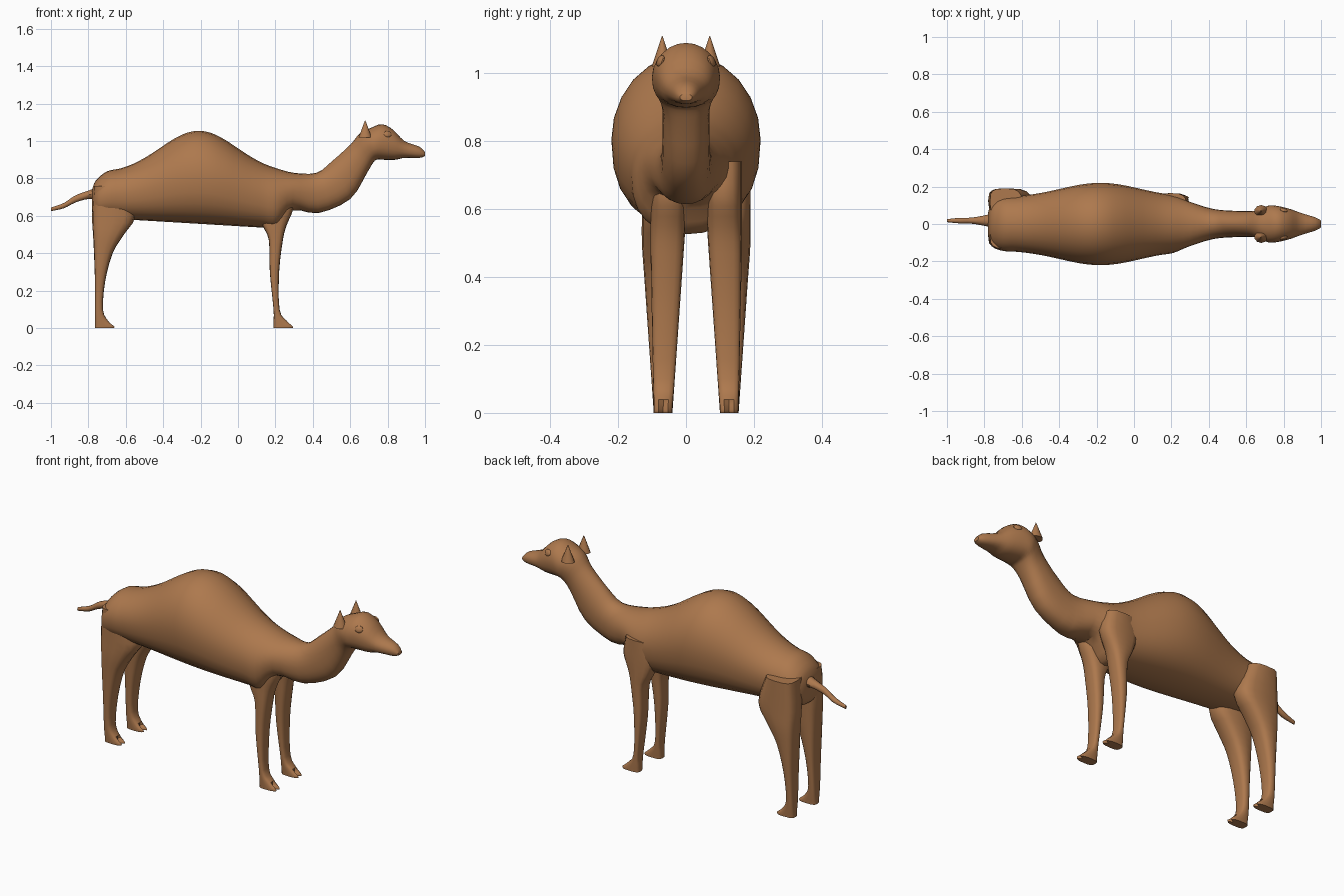
import bpy, bmesh
from math import cos, sin, exp, pi, radians, copysign
from mathutils import Matrix, Vector

cube = bpy.data.objects.get("Cube")
if cube:
    bpy.data.objects.remove(cube, do_unlink=True)

hide = bpy.data.materials.new("tan_brown_hide")
hide.use_nodes = True
hide.diffuse_color = (0.42, 0.19, 0.075, 1)
shader = hide.node_tree.nodes["Principled BSDF"]
shader.inputs["Base Color"].default_value = hide.diffuse_color
shader.inputs["Roughness"].default_value = 0.8

parts = []
sides = (("left", 1), ("right", -1))


def finish(bm, name):
    """Turn the working mesh into a named object."""
    bmesh.ops.recalc_face_normals(bm, faces=bm.faces)
    mesh = bpy.data.meshes.new(name)
    bm.to_mesh(mesh)
    bm.free()
    mesh.materials.append(hide)
    obj = bpy.data.objects.new(name, mesh)
    bpy.context.collection.objects.link(obj)
    parts.append(obj)
    return obj


def refine(knots, steps=3):
    """Pass a smooth spline through the cross-section knots."""
    knots = [Vector(knot) for knot in knots]
    last = len(knots) - 1
    result = []
    for i in range(last):
        before, start = knots[max(i - 1, 0)], knots[i]
        end, after = knots[i + 1], knots[min(i + 2, last)]
        leave, arrive = (end - before) / 2, (after - start) / 2
        for step in range(steps):
            t = step / steps
            blend = t * t * (3 - 2 * t)
            result.append(start.lerp(end, blend)
                          + leave * t * (1 - t) ** 2
                          - arrive * t * t * (1 - t))
    return result + [knots[last]]


def rounded(value, squareness):
    return copysign(abs(value) ** (2 / squareness), value)


def loft(name, sections, sides_count, upper=2, lower=2):
    """Skin rings given as upper edge x z, lower edge x z, half width, y centre."""
    bm = bmesh.new()
    rings = []
    for top_x, top_z, low_x, low_z, half_width, centre_y in sections:
        ring = []
        for i in range(sides_count):
            angle = 2 * pi * i / sides_count
            squareness = upper if angle <= pi else lower
            along = (1 + rounded(sin(angle), squareness)) / 2
            across = rounded(cos(angle), squareness)
            ring.append(bm.verts.new((low_x + (top_x - low_x) * along,
                                      centre_y + half_width * across,
                                      low_z + (top_z - low_z) * along)))
        rings.append(ring)
    for ring, following in zip(rings, rings[1:]):
        for i in range(sides_count):
            j = (i + 1) % sides_count
            bm.faces.new((ring[i], ring[j], following[j], following[i]))
    bm.faces.new(rings[0])
    bm.faces.new(rings[-1])
    return finish(bm, name)


def swell(x, centre, spread):
    return exp(-((x - centre) / spread) ** 2)


# Trunk: the hump and the flanks swell over a gently sloping belly
body = [(-.78, .74, -.78, .62, .06, 0), (-.76, .79, -.76, .59, .12, 0)]
for i in range(14):
    x = -.7 + .07 * i
    back = .825 + .23 * swell(x, -.21, .29)
    belly = .545 - .06 * x
    body.append((x, back, x, belly, .14 + .08 * swell(x, -.18, .3), 0))

# Neck rings tilt along the curve, then the head tapers into the muzzle
neck_and_head = [
    (.3, .83, .29, .63, .12), (.42, .83, .43, .615, .08), (.5, .89, .6, .69, .07),
    (.6, .98, .69, .83, .07), (.65, 1.04, .72, .88, .085), (.71, 1.07, .74, .9, .1),
    (.77, 1.09, .78, .9, .095), (.83, 1.06, .84, .9, .08), (.89, 1, .89, .91, .06),
    (.97, .97, .97, .91, .035), (1, .94, 1, .92, .018)]
body += [(*ring, 0) for ring in neck_and_head]
loft("body_neck_head", refine(body), 24, lower=2.4)

# Tail: x, height, half thickness, half width
tail = [(-.72, .72, .05, .05), (-.79, .715, .025, .03), (-.87, .69, .02, .016),
        (-.93, .655, .015, .015), (-1, .635, .01, .008)]
loft("tail", refine([(x, z + thick, x, z - thick, wide, .018)
                     for x, z, thick, wide in tail]), 10)


def build_leg(name, sign, heel, shin, spread, upper_leg):
    """Foot and shin rise from the heel; upper knots are height, front x, back x."""
    foot = [(0, .105), (.01, .105), (.04, .07), (.1, shin)]
    outline = [(z, heel + length, heel) for z, length in foot] + upper_leg
    rings = []
    for z, front, back in outline:
        inner = .07 * (1 - z)
        outer = .125 + spread * min(z, .5)
        centre = .03 + sign * (outer + inner) / 2
        rings.append((front, z, back, z, (outer - inner) / 2, centre))
    leg = loft(name, refine(rings), 16, upper=2.8, lower=3.6)
    # Cleft between the two toes
    middle = rings[0][-1]
    for vert in leg.data.vertices:
        in_front = vert.co.x > heel + .06 and vert.co.z < .03
        if in_front and abs(vert.co.y - middle) < .004:
            vert.co.x -= .025


thigh = [(.25, -.71, -.765), (.4, -.67, -.77), (.5, -.61, -.775),
         (.6, -.55, -.78), (.76, -.6, -.77)]
shoulder = [(.3, .22, .17), (.47, .24, .165), (.55, .26, .13),
            (.64, .295, .1), (.74, .28, .12)]

for side, sign in sides:
    build_leg("hind_leg_" + side, sign, -.765, .043, .07, thigh)
    build_leg("front_leg_" + side, sign, .19, .032, .02, shoulder)

    # Ear: a flattened cone leaning slightly outward
    ear = []
    for i in range(5):
        t = i / 4
        taper = 1.04 - t
        depth, z = .035 * taper, 1.02 + .09 * t
        ear.append((.68 + depth, z, .68 - depth, z, .03 * taper, sign * .07))
    loft("ear_" + side, ear, 10)

    # Eye: a flattened ball set into the side of the head
    bm = bmesh.new()
    bmesh.ops.create_uvsphere(bm, u_segments=14, v_segments=8, radius=1)
    placement = (Matrix.Translation((.8, sign * .075, 1.037))
                 @ Matrix.Rotation(radians(-18 * sign), 4, "Z")
                 @ Matrix.Rotation(radians(22 * sign), 4, "X")
                 @ Matrix.Diagonal((.022, .009, .018, 1)))
    bmesh.ops.transform(bm, matrix=placement, verts=bm.verts)
    finish(bm, "eye_" + side)

# Smooth hide with crisp foot edges
bpy.ops.object.select_all(action="DESELECT")
for obj in parts:
    obj.select_set(True)
bpy.context.view_layer.objects.active = parts[0]
bpy.ops.object.shade_smooth_by_angle(angle=radians(40))
